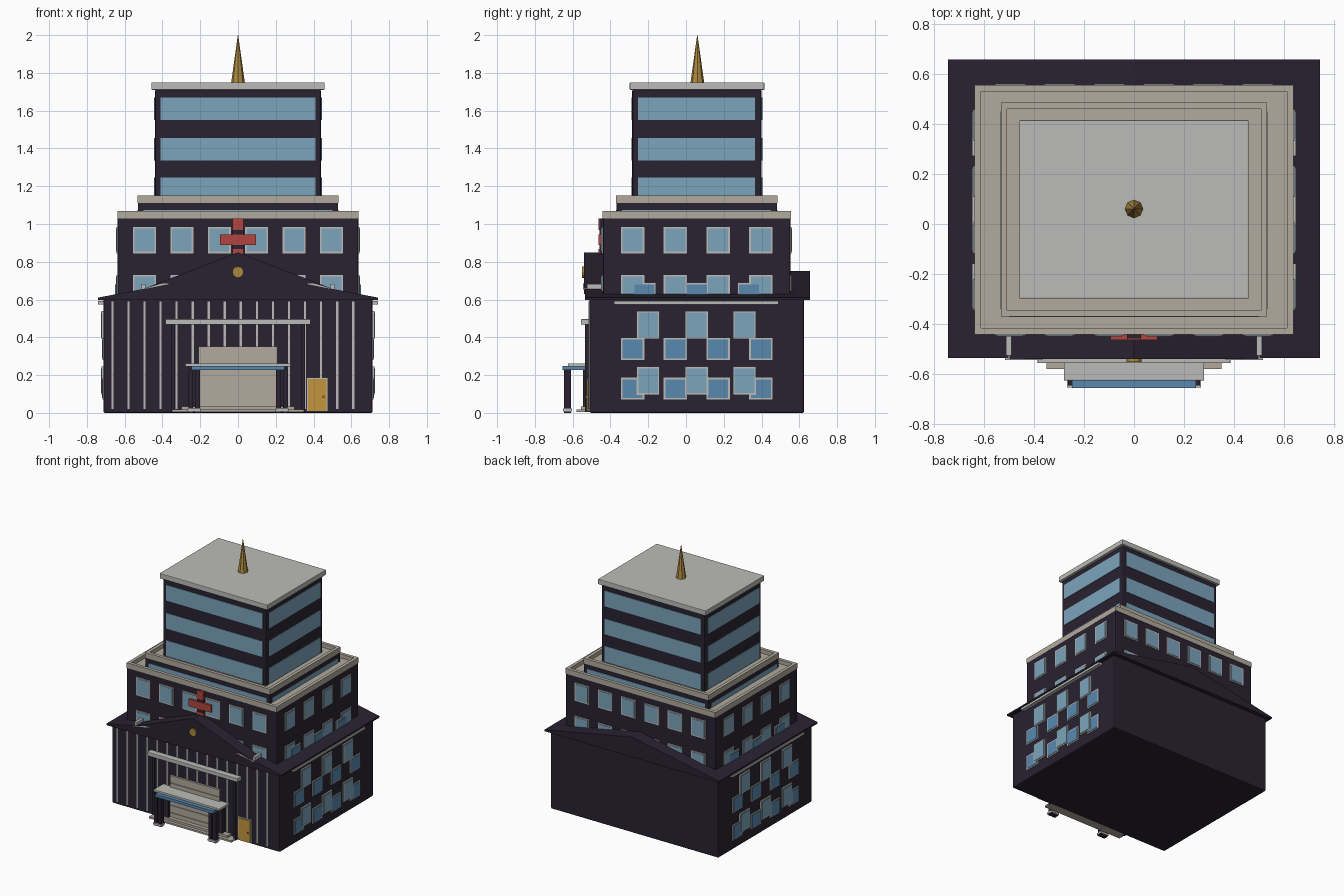
import bpy, bmesh, math

if "Cube" in bpy.data.objects:
    bpy.data.objects.remove(bpy.data.objects["Cube"])


def mat(name, r, g, b):
    m = bpy.data.materials.new(name)
    m.diffuse_color = (r, g, b, 1)
    m.use_nodes = True
    m.node_tree.nodes["Principled BSDF"].inputs["Base Color"].default_value = m.diffuse_color
    return m


DARK = mat("dark_wall", .022, .016, .030)
GLASS = mat("glass", .20, .37, .50)
DEEP = mat("deep_glass", .10, .25, .43)
BEIGE = mat("beige_trim", .44, .40, .34)
PALE = mat("pale_trim", .50, .50, .48)
RED = mat("red", .45, .06, .05)
GOLD = mat("gold", .42, .25, .05)
DOOR = mat("door_orange", .55, .30, .05)


def finish(name, bm, m):
    bmesh.ops.recalc_face_normals(bm, faces=bm.faces)
    me = bpy.data.meshes.new(name)
    bm.to_mesh(me)
    bm.free()
    ob = bpy.data.objects.new(name, me)
    bpy.context.collection.objects.link(ob)
    me.materials.append(m)
    return ob


def box(name, x0, x1, y0, y1, z0, z1, m, bevel=0):
    bm = bmesh.new()
    bmesh.ops.create_cube(bm, size=1)
    for v in bm.verts:
        v.co = (x1 if v.co.x > 0 else x0, y1 if v.co.y > 0 else y0, z1 if v.co.z > 0 else z0)
    ob = finish(name, bm, m)
    if bevel:
        b = ob.modifiers.new("bevel", 'BEVEL')
        b.width, b.segments = bevel, 2
    return ob


def prism(name, pts, y0, y1, m):
    """Extrude an x-z profile along y."""
    bm = bmesh.new()
    f = bm.faces.new([bm.verts.new((x, y0, z)) for x, z in pts])
    r = bmesh.ops.extrude_face_region(bm, geom=[f])
    for v in r["geom"]:
        if isinstance(v, bmesh.types.BMVert):
            v.co.y = y1
    return finish(name, bm, m)


def ring(name, x, y0, y1, z0, z1, t, m):
    """Rectangular parapet of thickness t."""
    box(name + "_front", -x, x, y0, y0 + t, z0, z1, m)
    box(name + "_back", -x, x, y1 - t, y1, z0, z1, m)
    for s, n in ((-1, "left"), (1, "right")):
        a, b = sorted((s * x, s * (x - t)))
        box(f"{name}_{n}", a, b, y0 + t, y1 - t, z0, z1, m)


def panel(name, side, plane, u0, u1, z0, z1, d, m):
    """Thin panel on a wall; side is 'x' or 'y', plane is the wall position."""
    a, b = sorted((plane - math.copysign(.01, plane), plane + math.copysign(d, plane)))
    if side == 'x':
        box(name, a, b, u0, u1, z0, z1, m)
    else:
        box(name, u0, u1, a, b, z0, z1, m)


def window(name, side, plane, u, w, z0, z1, m=GLASS, d=.006):
    panel(name + "_frame", side, plane, u - w / 2, u + w / 2, z0, z1, d, PALE)
    f = .009
    panel(name + "_glass", side, plane, u - w / 2 + f, u + w / 2 - f, z0 + f, z1 - f, d + .003, m)


# Stacked building volumes
box("base_block", -.712, .712, -.51, .625, 0, .61, DARK, .008)
box("middle_block", -.638, .638, -.44, .553, .58, 1.035, DARK, .008)
box("setback_block", -.53, .53, -.368, .482, 1.03, 1.115, DARK, .005)
box("tower_block", -.44, .44, -.285, .40, 1.08, 1.715, DARK, .012)

# Parapets and tower roof
box("middle_roof", -.63, .63, -.435, .548, 1.03, 1.04, BEIGE)
ring("middle_parapet", .637, -.441, .555, 1.03, 1.07, .025, BEIGE)
box("setback_roof", -.52, .52, -.36, .475, 1.11, 1.12, BEIGE)
ring("setback_parapet", .532, -.37, .485, 1.11, 1.15, .025, BEIGE)
box("tower_roof", -.458, .458, -.298, .415, 1.71, 1.75, PALE, .004)

# Spire
bm = bmesh.new()
bmesh.ops.create_cone(bm, cap_ends=True, segments=8, radius1=.036, radius2=.001, depth=.25)
finish("spire", bm, GOLD).location = (0, .06, 1.875)

# Tower glass bands and setback strip
for i, (z0, z1) in enumerate(((1.125, 1.245), (1.335, 1.455), (1.55, 1.67))):
    for p in (-.285, .40):
        panel(f"tower_band_{i}", 'y', p, -.41, .41, z0, z1, .004, GLASS)
    for p in (-.44, .44):
        panel(f"tower_band_side_{i}", 'x', p, -.255, .365, z0, z1, .004, GLASS)
for p in (-.368, .482):
    panel("setback_glass", 'y', p, -.5, .5, 1.04, 1.075, .003, GLASS)
for p in (-.53, .53):
    panel("setback_side_glass", 'x', p, -.34, .45, 1.04, 1.075, .003, GLASS)

# Middle block windows
COLS4 = (-.282, -.056, .17, .396)
COLS3 = (-.20, .057, .31)
for z0, z1 in ((.845, .985), (.60, .73)):
    for p in (-.44, .553):
        for i in range(6):
            window("middle_window", 'y', p, -.495 + i * .198, .122, z0, z1)
    for p in (-.638, .638):
        for u in COLS4:
            window("middle_side_window", 'x', p, u, .124, z0, z1)

# Side windows: two overlapping grids on the base
for s in (-1, 1):
    for u in (-.22, .057, .334):
        window("eave_window", 'x', s * .638, u, .124, .60, .69, DEEP, .009)
    for z in (.07, .28):
        for u in COLS4:
            window("base_window_low", 'x', s * .712, u, .124, z, z + .117, DEEP, .006)
    for z in (.095, .39):
        for u in COLS3:
            window("base_window_high", 'x', s * .712, u, .122, z, z + .15, GLASS, .010)
    panel("side_gutter", 'x', s * .712, -.38, .49, .575, .592, .03, PALE)

# Low gable roof and front pediment
prism("gable_roof", [(-.742, .598), (.742, .598), (.742, .61), (0, .752), (-.742, .61)],
      -.535, .657, DARK)
prism("pediment", [(-.51, .63), (.51, .63), (.51, .652), (.42, .688), (0, .85), (-.42, .688), (-.51, .652)],
      -.54, -.43, DARK)
for s in (-1, 1):
    prism("pediment_end", [(s * .515, .652), (s * .365, .682), (s * .37, .684), (s * .405, .684)],
          -.544, -.44, PALE)
panel("pediment_side_trim_left", 'x', -.50, -.525, -.445, .655, .682, .012, PALE)
panel("pediment_side_trim_right", 'x', .50, -.525, -.445, .655, .682, .012, PALE)

# Gold medallion
bm = bmesh.new()
bmesh.ops.create_cone(bm, cap_ends=True, segments=12, radius1=.03, radius2=.03, depth=.02)
med = finish("medallion", bm, GOLD)
med.location, med.rotation_euler = (0, -.541, .745), (math.pi / 2, 0, 0)

# Red cross on a dark backing
box("cross_backing", -.028, .028, -.458, -.43, .82, 1.03, DARK)
box("cross_top", -.028, .028, -.464, -.44, .967, 1.03, RED)
box("cross_bottom", -.028, .028, -.464, -.44, .84, .868, RED)
box("cross_arm", -.094, .094, -.464, -.44, .89, .945, RED)

# Front vertical ribs
for i in range(16):
    x = -.665 + i * .085
    box("front_rib", x - .006, x + .006, -.515, -.50, .02, .59, PALE)

# Entrance: canopy slab, shutter, steps
box("upper_canopy", -.385, .385, -.556, -.50, .467, .496, PALE, .003)
box("shutter", -.21, .21, -.520, -.50, .01, .35, BEIGE)
for i in range(6):
    box("shutter_slat", -.21, .21, -.526, -.51, .014 + i * .057, .066 + i * .057, BEIGE)
box("lower_step", -.35, .35, -.58, -.50, .005, .018, BEIGE)
box("upper_step", -.30, .30, -.555, -.50, .018, .035, BEIGE)

# Porch roof on posts
box("porch_roof", -.28, .28, -.625, -.505, .245, .262, PALE, .003)
box("porch_fascia", -.247, .247, -.655, -.51, .226, .247, DEEP)
for s in (-1, 1):
    for x in (.215, .25):
        box("porch_post", s * x - .013, s * x + .013, -.645, -.61, .0, .23, DARK)
        box("post_foot", s * x - .017, s * x + .017, -.652, -.603, .008, .022, PALE)
    box("wall_post", s * .345 - .01, s * .345 + .01, -.535, -.505, .005, .467, DARK)
    box("inner_post", s * .228 - .02, s * .228 + .02, -.545, -.51, .03, .23, DARK)

# Side door with knob
box("door_frame", .363, .477, -.518, -.50, .008, .187, PALE)
box("door_leaf", .371, .469, -.523, -.50, .01, .18, DOOR)
box("door_knob", .447, .457, -.531, -.52, .08, .092, GOLD)
